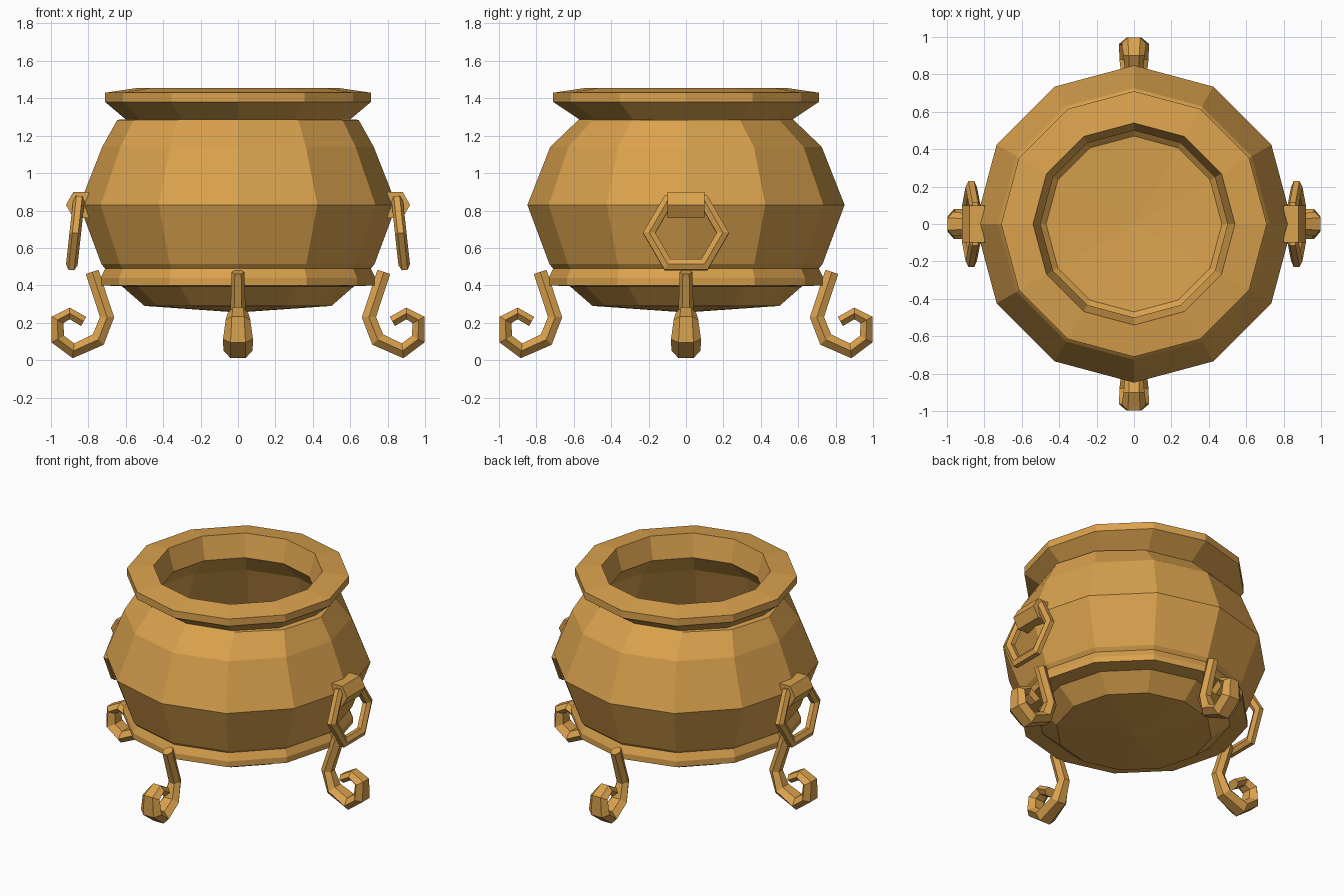
import bpy, bmesh
from math import sin, cos, pi
from mathutils import Vector, Matrix

if "Cube" in bpy.data.objects:
    bpy.data.objects.remove(bpy.data.objects["Cube"])

brass = bpy.data.materials.new("golden_brass")
brass.use_nodes = True
COLOUR = (0.70, 0.36, 0.075, 1)
brass.diffuse_color = COLOUR
brass.node_tree.nodes["Principled BSDF"].inputs["Base Color"].default_value = COLOUR


def finish(name, bm, turn=0):
    """Turn the bmesh into a flat-shaded object, rotated about z."""
    bmesh.ops.recalc_face_normals(bm, faces=bm.faces)
    bm.transform(Matrix.Rotation(turn, 4, "Z"))
    mesh = bpy.data.meshes.new(name)
    bm.to_mesh(mesh)
    bm.free()
    mesh.materials.append(brass)
    obj = bpy.data.objects.new(name, mesh)
    bpy.context.collection.objects.link(obj)


def loft(bm, rings, closed=False):
    """Join successive rings of points with quads."""
    rings = [[bm.verts.new(p) for p in ring] for ring in rings]
    n = len(rings[0])
    pairs = list(zip(rings, rings[1:]))
    if closed:
        pairs.append((rings[-1], rings[0]))
    for a, b in pairs:
        for i in range(n):
            j = (i + 1) % n
            bm.faces.new((a[i], a[j], b[j], b[i]))
    return rings


def section(centre, side, normal, w, h):
    """Six-sided cross-section with its corners pointing sideways."""
    return [centre + side * w * cos(k * pi / 3) + normal * h * sin(k * pi / 3) / sin(pi / 3)
            for k in range(6)]


# Pot: outer wall, foot band, lip and inner wall as (x radius, y radius, z)
SIDES = 12
profile = [
    (0.50, 0.50, 0.29), (0.62, 0.62, 0.395), (0.735, 0.735, 0.40), (0.735, 0.735, 0.44),
    (0.71, 0.71, 0.49), (0.73, 0.73, 0.513), (0.848, 0.848, 0.83), (0.726, 0.726, 1.14),
    (0.645, 0.575, 1.285), (0.60, 0.57, 1.287), (0.71, 0.71, 1.38), (0.71, 0.71, 1.43),
    (0.54, 0.54, 1.455), (0.50, 0.50, 1.30), (0.66, 0.66, 1.14), (0.78, 0.78, 0.85),
    (0.67, 0.67, 0.52), (0.47, 0.47, 0.34),
]
bm = bmesh.new()
rings = loft(bm, [[Vector((rx * cos(2 * pi * i / SIDES), ry * sin(2 * pi * i / SIDES), z))
                   for i in range(SIDES)] for rx, ry, z in profile])
for ring, z in ((rings[0], 0.255), (rings[-1], 0.31)):
    centre = bm.verts.new((0, 0, z))
    for i in range(SIDES):
        bm.faces.new((ring[i], ring[(i + 1) % SIDES], centre))
finish("pot", bm)

# Scrolled legs: (distance out, height, half width, half thickness)
leg_path = [
    (0.78, 0.472, 0.034, 0.036), (0.70, 0.23, 0.042, 0.038), (0.747, 0.11, 0.062, 0.040),
    (0.88, 0.05, 0.078, 0.040), (0.963, 0.112, 0.080, 0.038), (0.965, 0.215, 0.066, 0.036),
    (0.90, 0.25, 0.056, 0.031), (0.825, 0.207, 0.050, 0.028),
]
for name, turn in (("left_leg", 0), ("back_leg", 1), ("right_leg", 2), ("front_leg", 3)):
    bm = bmesh.new()
    pts = [Vector((r, 0, z)) for r, z, w, h in leg_path]
    side = Vector((0, 1, 0))
    stations = []
    for i, (r, z, w, h) in enumerate(leg_path):
        before = (pts[i] - pts[max(i - 1, 0)]).normalized()
        after = (pts[min(i + 1, len(pts) - 1)] - pts[i]).normalized()
        normal = (before + after).normalized().cross(side)
        stations.append(section(pts[i], side, normal, w, h))
    rings = loft(bm, stations)
    bm.faces.new(rings[0])
    bm.faces.new(rings[-1])
    finish(name, bm, turn * pi / 2)

# Handles on both sides: a six-sided mount and a hanging hexagonal ring
mount_shape = [(0.92, 0.83), (0.88, 0.90), (0.80, 0.90),
               (0.77, 0.83), (0.80, 0.76), (0.88, 0.76)]
for prefix, turn in (("left", 0), ("right", pi)):
    bm = bmesh.new()
    ends = loft(bm, [[Vector((x, y, z)) for x, z in mount_shape] for y in (-0.1, 0.1)])
    for end in ends:
        bm.faces.new(end)
    finish(prefix + "_handle_mount", bm, turn)

    bm = bmesh.new()
    down = Vector((-0.11, 0, 1)).normalized()
    across = Vector((0, 1, 0))
    axis = across.cross(down)
    hub = Vector((0.87, 0, 0.68))
    stations = []
    for k in range(6):
        out = across * cos(k * pi / 3) + down * sin(k * pi / 3)
        stations.append(section(hub + out * 0.197, axis, out, 0.031, 0.033))
    loft(bm, stations, closed=True)
    finish(prefix + "_handle_ring", bm, turn)
